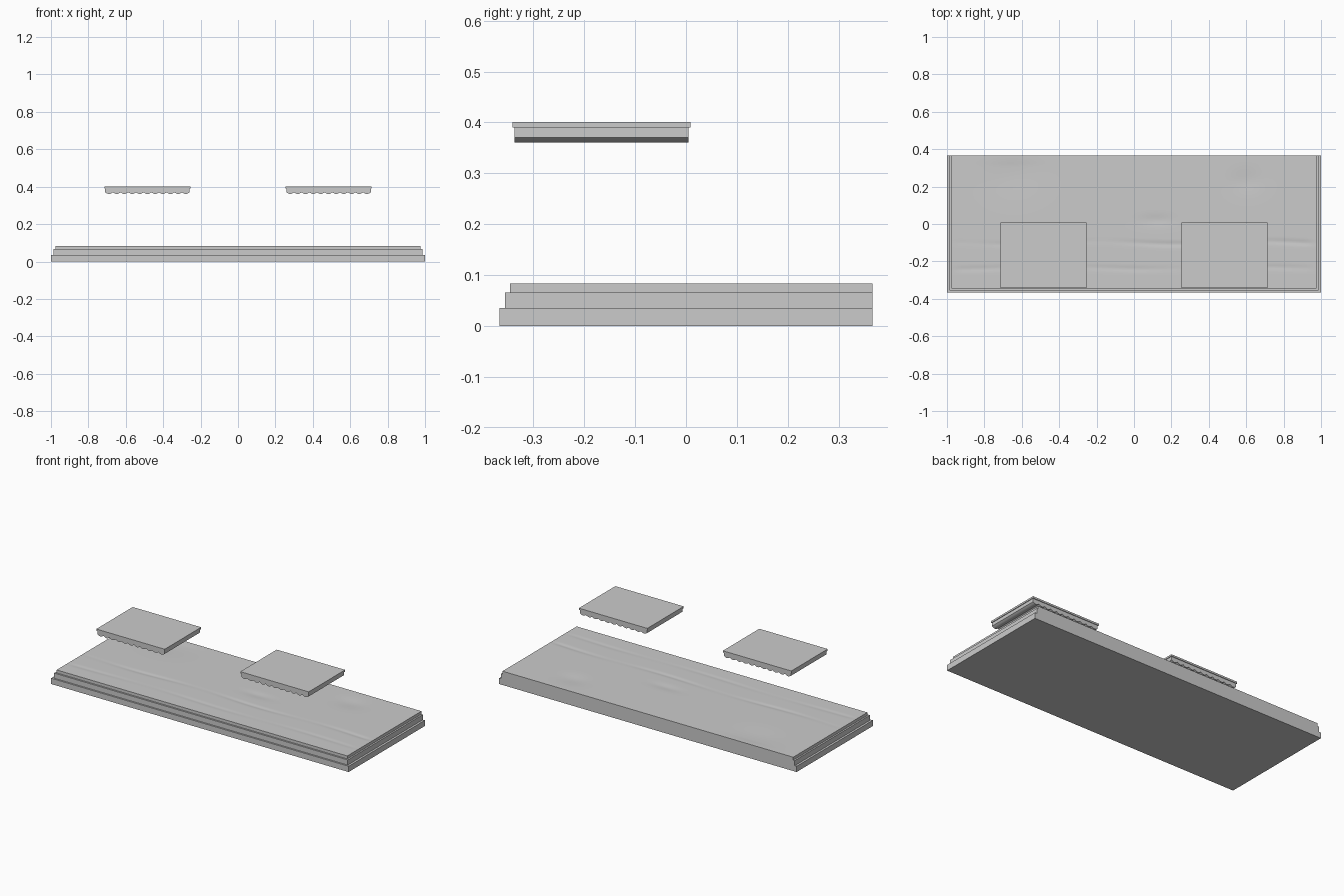
import bpy, bmesh, math

if "Cube" in bpy.data.objects:
    bpy.data.objects.remove(bpy.data.objects["Cube"])


def finish(bm, name, smooth=False):
    bmesh.ops.recalc_face_normals(bm, faces=bm.faces)
    me = bpy.data.meshes.new(name)
    bm.to_mesh(me)
    bm.free()
    ob = bpy.data.objects.new(name, me)
    bpy.context.collection.objects.link(ob)
    if smooth:
        bpy.ops.object.select_all(action='DESELECT')
        ob.select_set(True)
        bpy.context.view_layer.objects.active = ob
        bpy.ops.object.shade_smooth_by_angle(angle=math.radians(30))
    return ob


def box(name, x0, x1, y0, y1, z0, z1):
    bm = bmesh.new()
    bmesh.ops.create_cube(bm, size=1)
    for v in bm.verts:
        v.co = ((x0 + x1) / 2 + v.co.x * (x1 - x0),
                (y0 + y1) / 2 + v.co.y * (y1 - y0),
                (z0 + z1) / 2 + v.co.z * (z1 - z0))
    return finish(bm, name)


# Stepped base: lower two slabs, flush at the back
BACK = 0.366
box("base_bottom_slab", -1, 1, -0.366, BACK, 0, 0.035)
box("base_middle_slab", -0.987, 0.987, -0.356, BACK, 0.035, 0.066)


# Worn top slab: shallow grain grooves and soft dents
def wear(x, y):
    def bump(t, w):
        return math.exp(-(t / w) ** 2)
    d = 0.003 * bump(y + 0.10 + 0.008 * math.sin(7 * x), 0.012) * (0.6 + 0.4 * math.sin(9 * x))
    d += 0.002 * bump(y + 0.235 + 0.006 * math.sin(6 * x + 1), 0.012) * (0.6 + 0.4 * math.sin(8 * x + 2))
    for cx, cy, wx, wy, a in ((-0.65, 0.26, 0.14, 0.1, 0.004),
                              (0.6, 0.23, 0.08, 0.06, 0.004),
                              (0.12, 0.02, 0.09, 0.03, 0.003)):
        d += a * bump(x - cx, wx) * bump(y - cy, wy)
    edge = min(1, (0.977 - abs(x)) / 0.05, (y + 0.346) / 0.05, (BACK - y) / 0.05)
    return d * max(0, edge)


bm = bmesh.new()
bmesh.ops.create_grid(bm, x_segments=100, y_segments=80, size=1)
rim = [e for e in bm.edges if e.is_boundary]
for v in bm.verts:
    x, y = v.co.x * 0.977, 0.01 + v.co.y * 0.356
    v.co = (x, y, 0.084 - wear(x, y))
skirt = bmesh.ops.extrude_edge_only(bm, edges=rim)["geom"]
for v in skirt:
    if isinstance(v, bmesh.types.BMVert):
        v.co.z = 0.066
bmesh.ops.holes_fill(bm, edges=[e for e in bm.edges if e.is_boundary], sides=0)
finish(bm, "base_top_slab", smooth=True)


# Raised canopies: thin lid over a body with a scalloped underside
def canopy(side, cx):
    box(side + "_canopy_lid", cx - 0.23, cx + 0.23, -0.341, 0.009, 0.390, 0.401)
    half, count, steps = 0.226, 11, 6
    w = 2 * half / count
    profile = [(cx + half, 0.390), (cx - half, 0.390)]
    for i in range(count):
        for k in range(steps):
            profile.append((cx - half + w * (i + k / steps),
                            0.370 - 0.009 * math.sin(math.pi * k / steps)))
    profile.append((cx + half, 0.370))
    bm = bmesh.new()
    face = bm.faces.new([bm.verts.new((x, -0.337, z)) for x, z in profile])
    out = bmesh.ops.extrude_face_region(bm, geom=[face])["geom"]
    for v in out:
        if isinstance(v, bmesh.types.BMVert):
            v.co.y = 0.005
    finish(bm, side + "_canopy_body", smooth=True)


canopy("left", -0.484)
canopy("right", 0.484)
